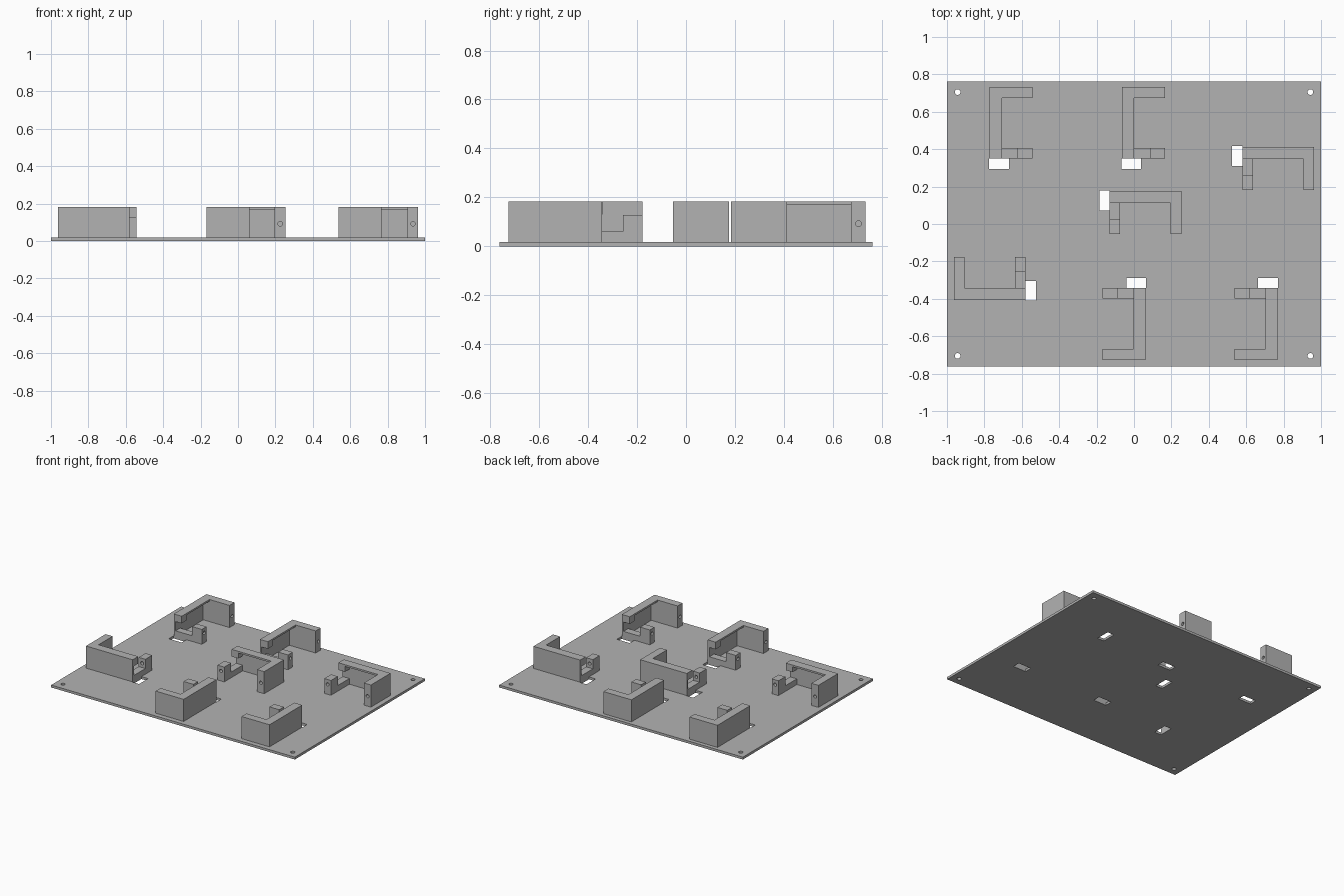
import bpy, bmesh, math
from mathutils import Matrix, Vector

if "Cube" in bpy.data.objects:
    bpy.data.objects.remove(bpy.data.objects["Cube"], do_unlink=True)

grey = bpy.data.materials.new("plain_grey")
grey.use_nodes = True
colour = (0.45, 0.45, 0.45, 1)
grey.diffuse_color = colour
grey.node_tree.nodes["Principled BSDF"].inputs["Base Color"].default_value = colour

PLATE_T, TOP = 0.018, 0.182
LENGTH, REACH = 0.383, 0.23        # bracket length and arm reach
WALL, SKIN, ARM = 0.065, 0.014, 0.055


def make_object(name, bm):
    mesh = bpy.data.meshes.new(name)
    bm.to_mesh(mesh)
    bm.free()
    obj = bpy.data.objects.new(name, mesh)
    bpy.context.collection.objects.link(obj)
    mesh.materials.append(grey)
    return obj


def box(name, low, high, place=Matrix()):
    low, high = Vector(low), Vector(high)
    bm = bmesh.new()
    bmesh.ops.create_cube(bm, size=1, matrix=place @ Matrix.Translation((low + high) / 2)
                          @ Matrix.Diagonal((*(high - low), 1)))
    return make_object(name, bm)


def rod(name, centre, radius, depth, turn=Matrix()):
    bm = bmesh.new()
    bmesh.ops.create_cone(bm, cap_ends=True, segments=24, radius1=radius, radius2=radius,
                          depth=depth, matrix=Matrix.Translation(centre) @ turn)
    return make_object(name, bm)


def cut(obj, cutters):
    """Subtract every cutter, bake the result and discard the cutters."""
    for cutter in cutters:
        cutter.hide_render = True
        mod = obj.modifiers.new("cut", "BOOLEAN")
        mod.operation, mod.solver, mod.object = "DIFFERENCE", "EXACT", cutter
    bpy.context.view_layer.update()
    graph = bpy.context.evaluated_depsgraph_get()
    baked = bpy.data.meshes.new_from_object(obj.evaluated_get(graph))
    obj.modifiers.clear()
    obj.data = baked
    for cutter in cutters:
        bpy.data.objects.remove(cutter, do_unlink=True)


# Bracket: outer wall along +x, arms pointing to -y
bracket = box("bracket", (0, -REACH, PLATE_T - 0.001), (LENGTH, 0, TOP))
lying = Matrix.Rotation(math.pi / 2, 4, "X")
far = LENGTH - ARM - 0.003
cut(bracket, [
    # open space between the arms
    box("yard", (ARM, -1, -1), (far, -WALL, 1)),
    # pocket under the top lip
    box("pocket", (ARM, -WALL - 0.01, -1), (far, -SKIN, TOP - 0.013)),
    # lowered short arm with a step and a gap through the wall end
    box("arm_top", (-1, -1, 0.128), (ARM + 0.01, -WALL, 1)),
    box("gap", (-1, -0.15, 0.06), (ARM + 0.01, -SKIN, 0.129)),
    # pin holes in both arms
    rod("short_pin", (ARM / 2, -0.2, 0.092), 0.012, 0.12, lying),
    rod("long_pin", (LENGTH - ARM / 2, -0.2, 0.092), 0.012, 0.16, lying),
])

# Bracket positions: corner x, y and turn in degrees
layout = {
    "back_right": (-0.772, 0.35, 90),
    "back_middle": (-0.065, 0.35, 90),
    "left": (0.58, 0.413, 0),
    "centre": (-0.13, 0.176, 0),
    "right": (-0.58, -0.407, 180),
    "front_middle": (0.062, -0.343, -90),
    "front_left": (0.767, -0.343, -90),
}
slots = []
for name, (x, y, turn) in layout.items():
    place = Matrix.Translation((x, y, 0)) @ Matrix.Rotation(math.radians(turn), 4, "Z")
    part = bpy.data.objects.new(name + "_bracket", bracket.data)
    bpy.context.collection.objects.link(part)
    part.matrix_world = place
    slots.append(box("slot", (-0.055, -0.103, -1), (0, 0.003, 1), place))
bpy.data.objects.remove(bracket, do_unlink=True)

# Base plate with cable slots and corner screw holes
plate = box("base_plate", (-1, -0.762, 0), (1, 0.762, PLATE_T))
screws = [rod("screw", (sx * 0.943, sy * 0.705, 0), 0.015, 1)
          for sx in (-1, 1) for sy in (-1, 1)]
cut(plate, slots + screws)
